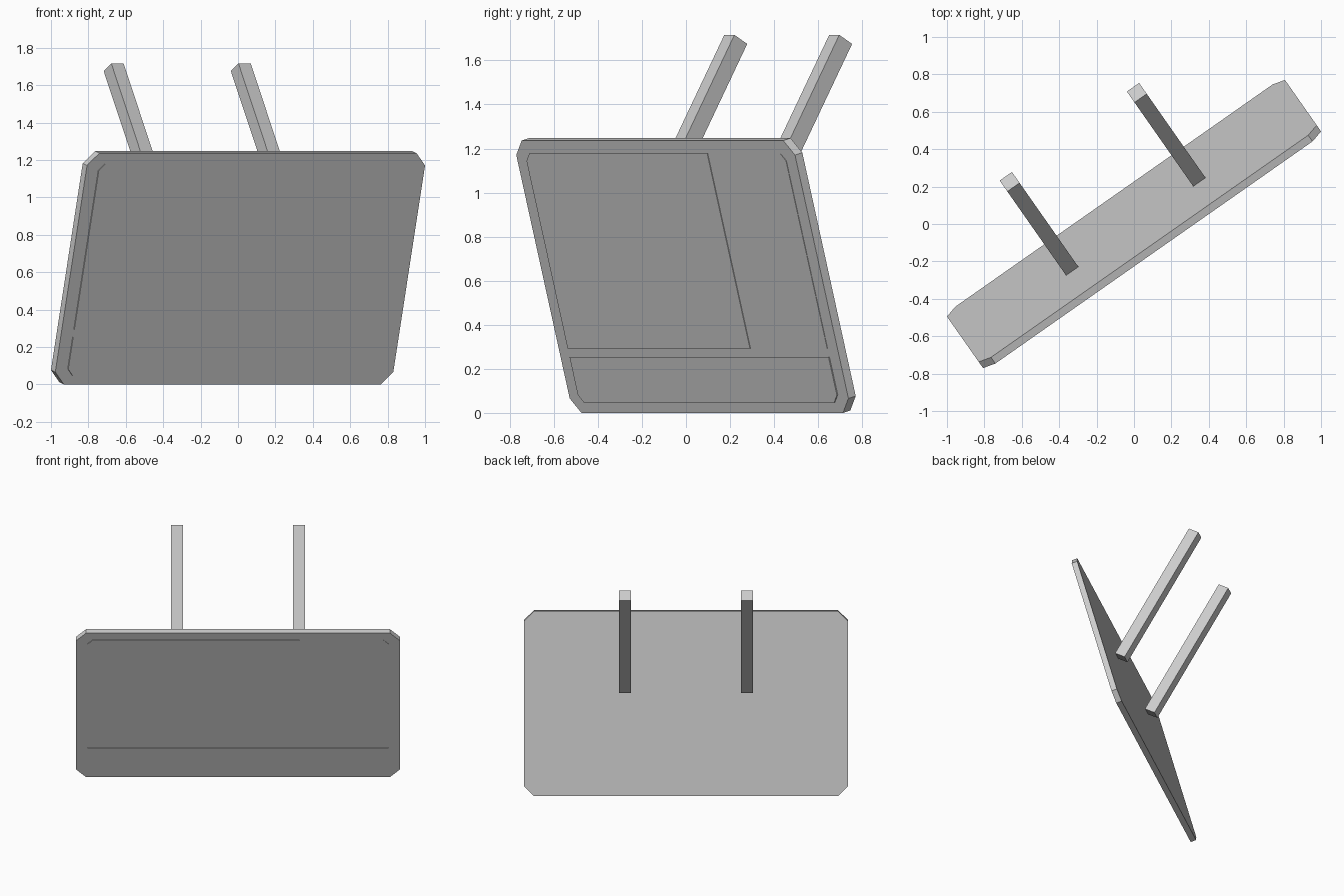
import bpy, bmesh, math
from mathutils import Matrix, Vector

if "Cube" in bpy.data.objects:
    bpy.data.objects.remove(bpy.data.objects["Cube"])

YAW, LEAN, STRUT_TILT = math.radians(35), math.radians(15), math.radians(30)
U = Vector((math.cos(YAW), math.sin(YAW), 0))       # along the panel
F = Vector((math.sin(YAW), -math.cos(YAW), 0))      # horizontal facing direction
Z = Vector((0, 0, 1))
T = 0.042                                           # panel thickness
HL, HH = 1.103, 0.64                                # panel half length and half height


def frame(origin, x, y, z):
    m = Matrix((x, y, z)).transposed().to_4x4()
    m.translation = origin
    return m


def slab(name, x0, x1, y0, y1, z0, z1, mat, cuts=(0, 0, 0, 0)):
    """Extruded rectangle; cuts = chamfers at lower left, lower right, upper right, upper left."""
    a, b, c, d = cuts
    pts = [(x0, y0 + a), (x0 + a, y0), (x1 - b, y0), (x1, y0 + b),
           (x1, y1 - c), (x1 - c, y1), (x0 + d, y1), (x0, y1 - d)]
    pts = list(dict.fromkeys(pts))
    bm = bmesh.new()
    face = bm.faces.new([bm.verts.new((x, y, z0)) for x, y in pts])
    ext = bmesh.ops.extrude_face_region(bm, geom=[face])
    verts = [g for g in ext["geom"] if isinstance(g, bmesh.types.BMVert)]
    bmesh.ops.translate(bm, vec=(0, 0, z1 - z0), verts=verts)
    bmesh.ops.recalc_face_normals(bm, faces=bm.faces)
    bm.transform(mat)
    me = bpy.data.meshes.new(name)
    bm.to_mesh(me)
    bm.free()
    ob = bpy.data.objects.new(name, me)
    bpy.context.collection.objects.link(ob)
    return ob


# Panel frame: x along, y up the slope, z out of the front face
up = F * math.sin(LEAN) + Z * math.cos(LEAN)
out = F * math.cos(LEAN) - Z * math.sin(LEAN)
height = HH * math.cos(LEAN) + T / 2 * math.sin(LEAN)
panel = frame(Z * height, U, up, out)

# Sign board with chamfered corners
slab("sign_board", -HL, HL, -HH, HH, -T / 2, T / 2, panel, (0.068,) * 4)

# Thin raised face plates
k, e, split = 0.035, 1.025, 0.418
front = T / 2
slab("lower_strip", -e, e, -0.59, -0.377, front - 0.01, front + 0.005, panel, (k, k, 0, 0))
slab("main_plate", -e, split, -0.336, 0.58, front - 0.01, front + 0.005, panel, (0, 0, 0, k))
slab("side_plate", split, e, -0.336, 0.58, front - 0.01, front + 0.002, panel, (0, 0, k, 0))

# Two square rear struts leaning back from the panel
D = Z * math.cos(STRUT_TILT) - F * math.sin(STRUT_TILT)
N = F * math.cos(STRUT_TILT) + Z * math.sin(STRUT_TILT)
tip = F * -0.531 + Z * 1.716
for name, s in (("left_strut", -0.415), ("right_strut", 0.415)):
    slab(name, -0.04, 0.04, -0.082, 0, -1.10, 0, frame(tip + U * s, U, N, D))
